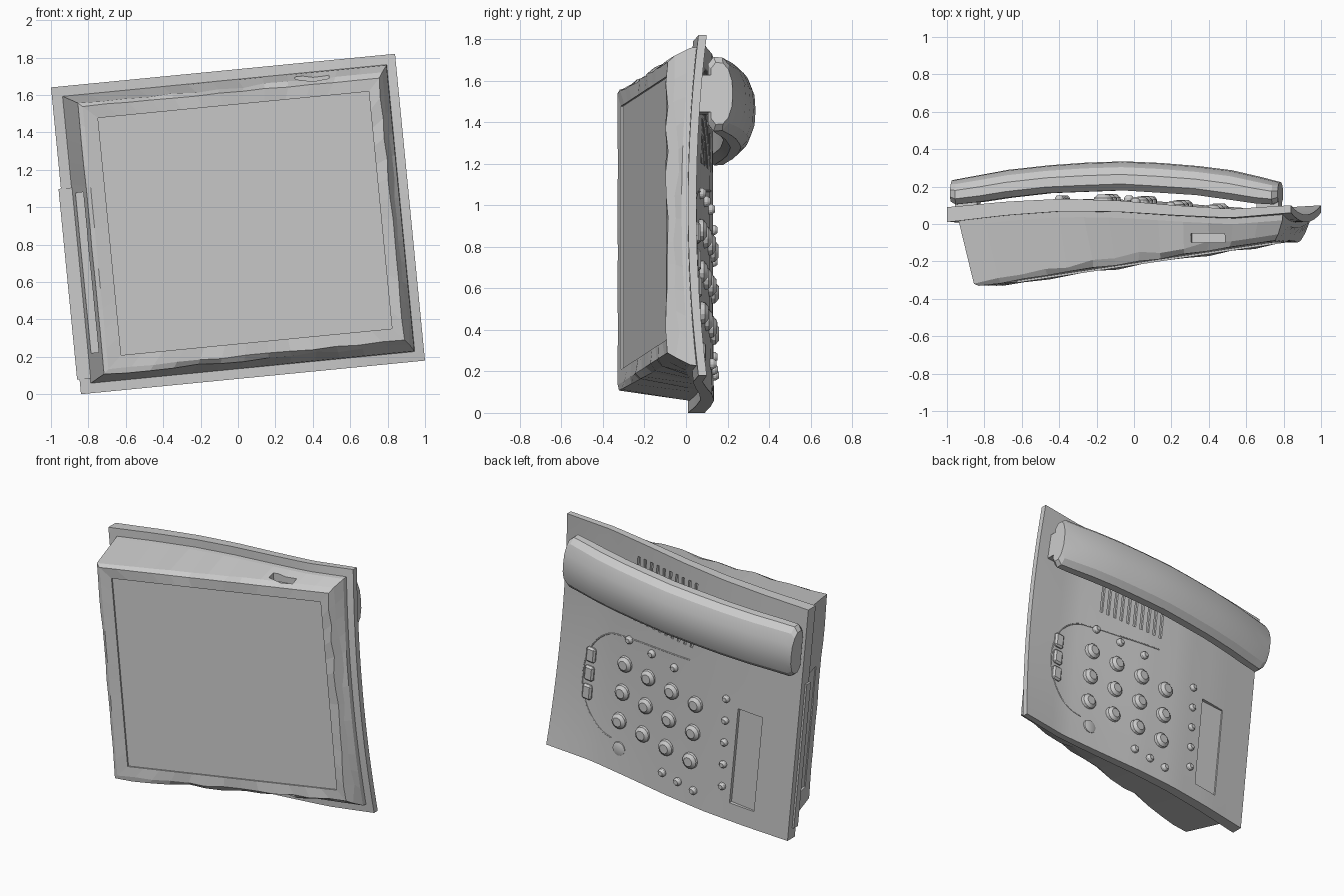
import bpy, bmesh, math, random
from mathutils import Matrix, Vector

random.seed(4)
if "Cube" in bpy.data.objects:
    bpy.data.objects.remove(bpy.data.objects["Cube"])

# The phone is drawn upright and square, then tilted as a whole
TILT = Matrix.Translation((0, 0, 0.91)) @ Matrix.Rotation(math.radians(-5.58), 4, 'Y')
W, H = 0.924, 0.824
TO_BACK = Matrix.Rotation(-math.pi / 2, 4, 'X')


def finish(bm, name, smooth=None):
    bmesh.ops.recalc_face_normals(bm, faces=bm.faces)
    mesh = bpy.data.meshes.new(name)
    bm.to_mesh(mesh)
    bm.free()
    obj = bpy.data.objects.new(name, mesh)
    bpy.context.collection.objects.link(obj)
    obj.matrix_world = TILT
    if smooth:
        bpy.ops.object.select_all(action='DESELECT')
        obj.select_set(True)
        bpy.context.view_layer.objects.active = obj
        bpy.ops.object.shade_smooth_by_angle(angle=math.radians(smooth))
    return obj


def add_box(bm, lo, hi):
    lo, hi = Vector(lo), Vector(hi)
    mat = Matrix.Translation((lo + hi) / 2) @ Matrix.Diagonal((*(hi - lo), 1))
    bmesh.ops.create_cube(bm, size=1, matrix=mat)


def box(name, lo, hi):
    bm = bmesh.new()
    add_box(bm, lo, hi)
    return finish(bm, name)


def cut(target, cutter):
    cutter.hide_render = True
    cutter.hide_set(True)
    mod = target.modifiers.new(cutter.name, 'BOOLEAN')
    mod.object = cutter
    mod.operation = 'DIFFERENCE'
    mod.solver = 'EXACT'


def loft(bm, rings):
    loops = [[bm.verts.new(p) for p in ring] for ring in rings]
    for a, b in zip(loops, loops[1:]):
        for i in range(len(a)):
            j = (i + 1) % len(a)
            bm.faces.new((a[i], a[j], b[j], b[i]))
    bm.faces.new(loops[0])
    bm.faces.new(loops[-1])


def interp(table, x):
    for (x0, y0), (x1, y1) in zip(table, table[1:]):
        if x <= x1:
            t = max(0, (x - x0) / (x1 - x0))
            t = t * t * (3 - 2 * t) if len(table) < 4 else t
            return y0 + (y1 - y0) * t
    return table[-1][1]


WAVE = [(-0.92, 0.09), (-0.6, 0.12), (-0.3, 0.135), (0, 0.125),
        (0.3, 0.1), (0.6, 0.08), (0.92, 0.1)]


def top(u, v):
    sag = 0.05 * (1 - (v / H) ** 2) * ((u + W) / (2 * W)) ** 2
    return interp(WAVE, u) - sag


def under(u, v):
    return top(u, v) - 0.06 + 0.02 * u / W


# Wavy face plate
bm = bmesh.new()
NU, NV = 24, 14
layers = []
for height in (top, under):
    layers.append([[bm.verts.new((u, height(u, v), v))
                    for v in [-H + 2 * H * j / NV for j in range(NV + 1)]]
                   for u in [-W + 2 * W * i / NU for i in range(NU + 1)]])
for g in layers:
    for i in range(NU):
        for j in range(NV):
            bm.faces.new((g[i][j], g[i + 1][j], g[i + 1][j + 1], g[i][j + 1]))
a, b = layers
for i in range(NU):
    for j in (0, NV):
        bm.faces.new((a[i][j], a[i + 1][j], b[i + 1][j], b[i][j]))
for j in range(NV):
    for i in (0, NU):
        bm.faces.new((a[i][j], a[i][j + 1], b[i][j + 1], b[i][j]))
plate = finish(bm, "face_plate", 30)

# Speaker slots in the plate
bm = bmesh.new()
for i in range(10):
    u = -0.1 + i * 0.052
    y = top(u, 0.5)
    add_box(bm, (u - 0.01, y - 0.015, 0.26), (u + 0.01, y + 0.03, 0.72))
cut(plate, finish(bm, "speaker_slot_cutter"))

# Wedge-shaped body with a faceted rim
def slope(u):
    return -0.33 + 0.149 * (u + 0.77)


def rect_ring(u0, u1, v, depth, jitter=0.0, n=13):
    corners = [(u0, -v), (u1, -v), (u1, v), (u0, v)]
    ring = []
    for (ua, va), (ub, vb) in zip(corners, corners[1:] + corners[:1]):
        for i in range(n):
            u = ua + (ub - ua) * i / n
            w = va + (vb - va) * i / n
            k = random.uniform(-1, 1) * jitter * (0.2 if u <= u0 + 0.01 else 1)
            ring.append((u + k * 0.5, depth(u, w) + k, w - k * 0.5 * (w / v)))
    return ring


bm = bmesh.new()
loft(bm, [
    rect_ring(-0.87, 0.875, 0.772, lambda u, v: under(u, v) + 0.012),
    rect_ring(-0.86, 0.872, 0.767, lambda u, v: under(u, v) - 0.03),
    rect_ring(-0.79, 0.85, 0.728,
              lambda u, v: slope(u) + 0.012 + 0.03 * min(1, u + 0.8), 0.016),
    rect_ring(-0.765, 0.825, 0.705, lambda u, v: slope(u), 0.007),
    rect_ring(-0.69, 0.765, 0.637, lambda u, v: slope(u) + 0.004),
    rect_ring(-0.69, 0.765, 0.637, lambda u, v: slope(u) + 0.014),
])
body = finish(bm, "body")
cut(body, box("side_slot_cutter", (-1, -0.24, -0.61), (-0.8, -0.06, 0.25)))
cut(body, box("socket_cutter", (0.38, -0.1, 0.7), (0.56, -0.05, 0.9)))

# Card tray showing along the side edge
box("card_tray", (-0.937, 0.005, -0.745), (-0.86, 0.05, 0.28))

# Handset: low-poly lofted arch
INNER = [(-0.92, 0.12), (-0.88, 0.1), (-0.62, 0.14), (-0.4, 0.165), (0, 0.18),
         (0.4, 0.155), (0.72, 0.11), (0.8, 0.1), (0.84, 0.12)]
OUTER = [(-0.92, 0.235), (-0.62, 0.29), (-0.3, 0.325), (0, 0.335),
         (0.3, 0.322), (0.6, 0.285), (0.84, 0.225)]
SHAPE = [(-0.8, 0), (-1, 0.22), (-0.98, 0.55), (-0.78, 0.8), (-0.4, 0.97),
         (0, 1), (0.4, 0.97), (0.78, 0.8), (0.98, 0.55), (1, 0.22), (0.8, 0)]
rings = []
for u in [-0.92, -0.89, -0.76, -0.62, -0.4, -0.2, 0, 0.2, 0.4, 0.58, 0.72, 0.81, 0.84]:
    lo, hi = interp(INNER, u), interp(OUTER, u)
    half = 0.15 if u in (-0.92, 0.84) else 0.18
    rings.append([(u, lo + (hi - lo) * q, 0.55 + half * p) for p, q in SHAPE])
bm = bmesh.new()
loft(bm, rings)
finish(bm, "handset", 20)

# Rests beneath the handset ends
for name, u in (("left_rest", 0.78), ("right_rest", -0.84)):
    y = top(u, 0.55)
    box(name, (u - 0.06, y - 0.02, 0.46), (u + 0.06, 0.14, 0.64))


def button(name, u, v, radius, rise):
    bm = bmesh.new()
    y = top(u, v)
    for r1, r2, lo, hi in ((1, 0.92, -0.01, rise * 0.5), (0.92, 0.55, rise * 0.5, rise)):
        mat = Matrix.Translation((u, y + (lo + hi) / 2, v)) @ TO_BACK
        bmesh.ops.create_cone(bm, cap_ends=True, segments=14, radius1=radius * r1,
                              radius2=radius * r2, depth=hi - lo, matrix=mat)
    finish(bm, name, 25)


# Number keys and small function buttons
for col in range(4):
    for row in range(3):
        button("number_key", 0.41 - col * 0.195, -0.07 - col * 0.015 - row * 0.2, 0.056, 0.034)
button("round_key", 0.39, -0.66, 0.05, 0.012)
for i in range(3):
    button("upper_button", 0.395 - i * 0.19, 0.11 - i * 0.02, 0.028, 0.028)
    button("lower_button", 0.03 - i * 0.125, -0.68 - i * 0.015, 0.028, 0.028)
for i in range(5):
    button("side_button", -0.4 - i * 0.007, 0.01 - i * 0.153, 0.026, 0.026)

# Three memory pads
for v in (-0.11, -0.24, -0.37):
    y = top(0.68, v)
    pad = box("memory_pad", (0.645, y - 0.01, v - 0.052), (0.715, y + 0.022, v + 0.052))
    bev = pad.modifiers.new("bevel", 'BEVEL')
    bev.width = 0.012

# Display recess
cut(plate, box("display_cutter", (-0.67, top(-0.57, 0) - 0.018, -0.7), (-0.49, 0.2, -0.03)))

# Raised line curving round the keypad
curve = bpy.data.curves.new("keypad_line", 'CURVE')
curve.dimensions = '3D'
curve.bevel_depth = 0.004
curve.bevel_resolution = 0
spline = curve.splines.new('POLY')
path = []
for i in range(25):
    t = math.radians(90 - 180 * i / 24)
    path.append((0.46 + 0.27 * math.cos(t), -0.25 + 0.36 * math.sin(t)))
path = [(-0.1 + 0.08 * i, 0.17 - 0.008 * i) for i in range(7)] + path
spline.points.add(len(path) - 1)
for point, (u, v) in zip(spline.points, path):
    point.co = (u, top(u, v) + 0.001, v, 1)
line = bpy.data.objects.new("keypad_line", curve)
bpy.context.collection.objects.link(line)
line.matrix_world = TILT
